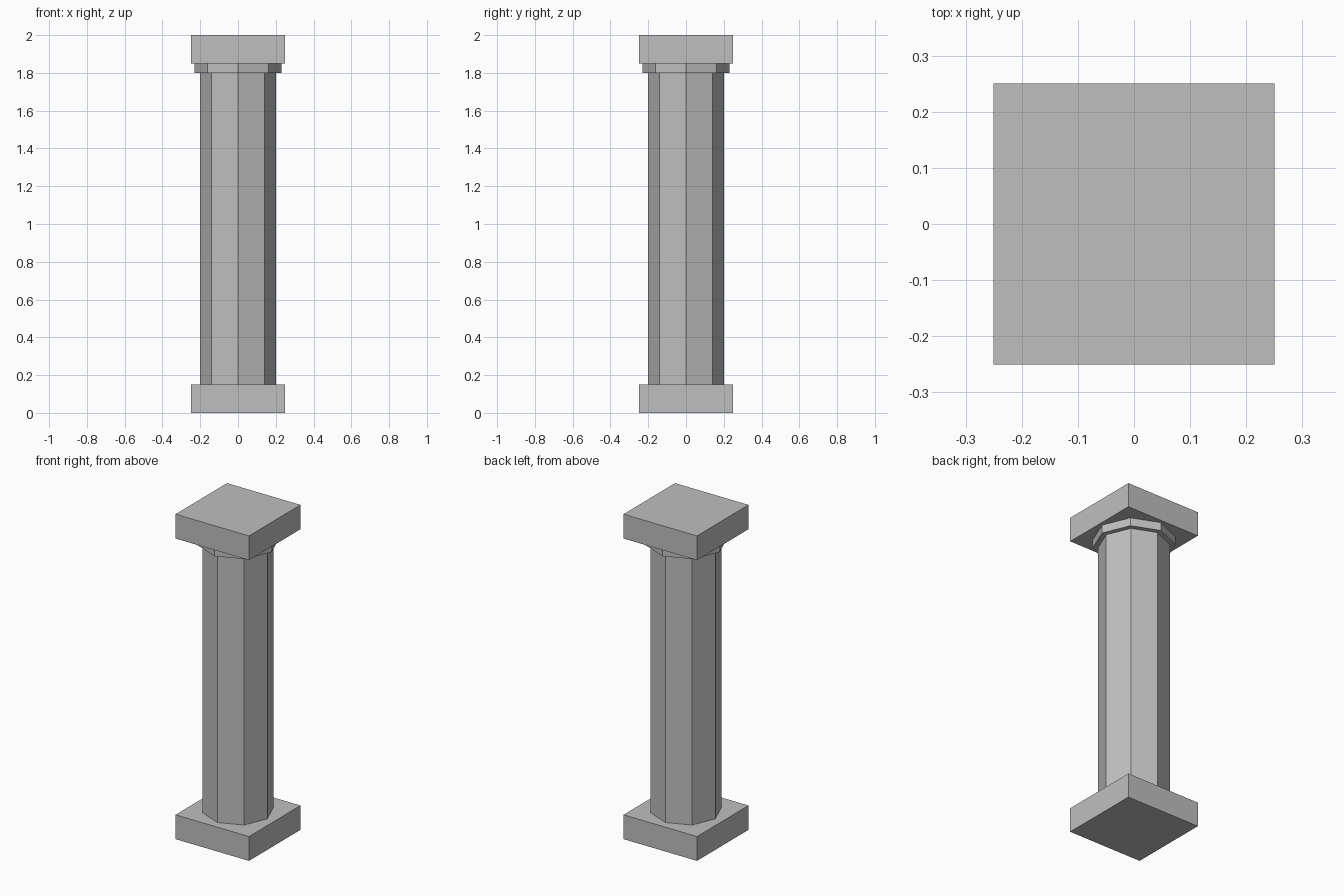
import bpy
import math

if "Cube" in bpy.data.objects:
    bpy.data.objects.remove(bpy.data.objects["Cube"])

stone = bpy.data.materials.new("grey_stone")
stone.diffuse_color = (0.52, 0.52, 0.52, 1)
stone.use_nodes = True
stone.node_tree.nodes["Principled BSDF"].inputs["Base Color"].default_value = stone.diffuse_color


def finish(name):
    obj = bpy.context.object
    obj.name = name
    obj.data.materials.append(stone)
    return obj


def slab(name, size, z0, z1):
    bpy.ops.mesh.primitive_cube_add(size=1, location=(0, 0, (z0 + z1) / 2))
    bpy.context.object.scale = (size, size, z1 - z0)
    bpy.ops.object.transform_apply(location=False, rotation=False, scale=True)
    return finish(name)


def octagon(name, radius, z0, z1):
    # corners lie on the x and y axes
    bpy.ops.mesh.primitive_cylinder_add(vertices=8, radius=radius, depth=z1 - z0,
                                        location=(0, 0, (z0 + z1) / 2))
    return finish(name)


# Square base and top slab, eight-sided shaft with a wider collar
slab("base", 0.5, 0.0, 0.15)
octagon("shaft", 0.2, 0.15, 1.8)
octagon("collar", 0.23, 1.8, 1.85)
slab("top_slab", 0.5, 1.85, 2.0)
